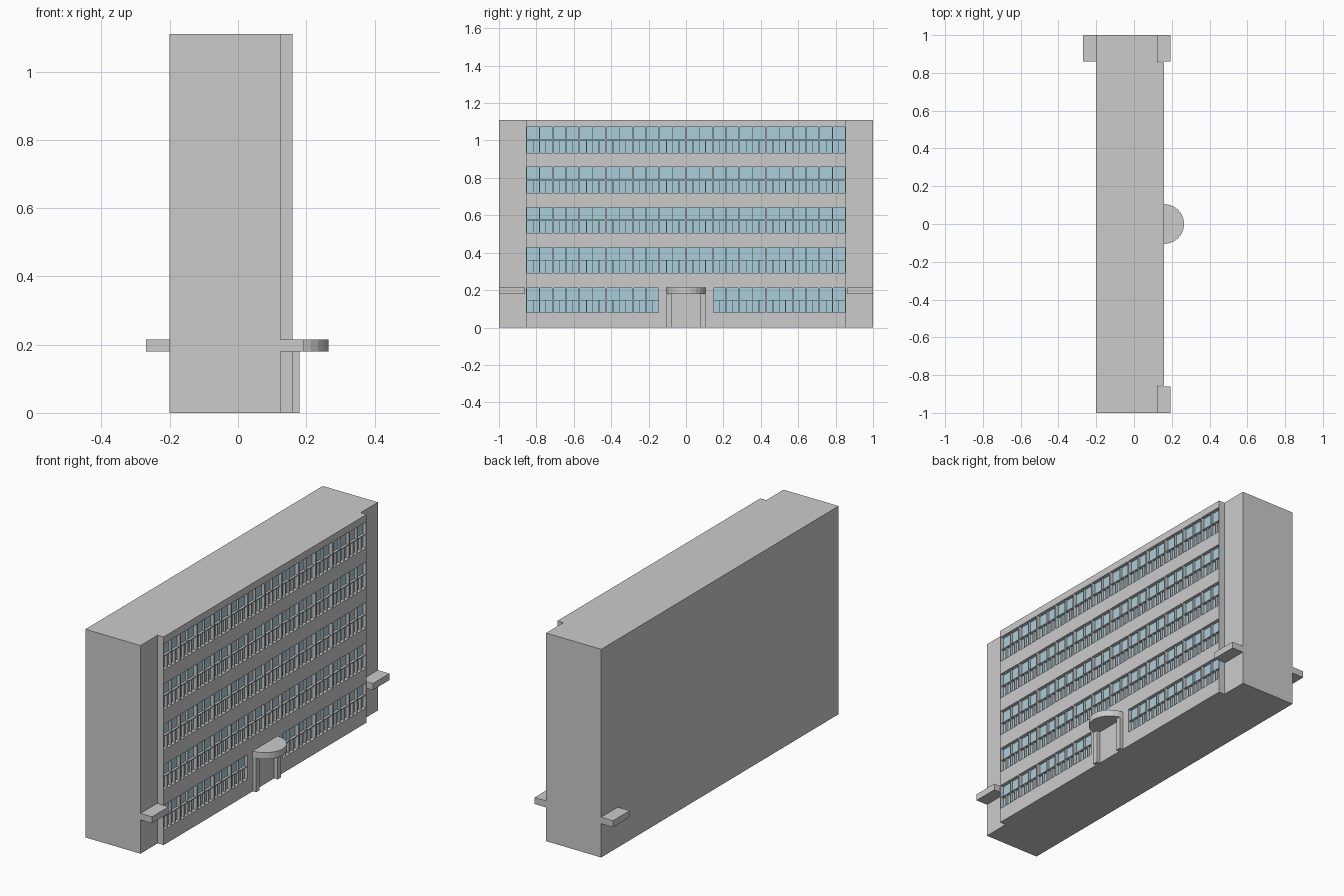
import bpy, bmesh, math

if "Cube" in bpy.data.objects:
    bpy.data.objects.remove(bpy.data.objects["Cube"])

FRONT, RECESS = 0.16, 0.02
GLASS_X = FRONT - RECESS


def finish(name, bm, mat=None):
    bmesh.ops.recalc_face_normals(bm, faces=bm.faces)
    me = bpy.data.meshes.new(name)
    bm.to_mesh(me)
    bm.free()
    ob = bpy.data.objects.new(name, me)
    bpy.context.collection.objects.link(ob)
    if mat:
        me.materials.append(mat)
    return ob


def add_box(bm, x0, x1, y0, y1, z0, z1):
    vs = bmesh.ops.create_cube(bm, size=1)["verts"]
    for v in vs:
        v.co = ((x0 + x1) / 2 + v.co.x * (x1 - x0),
                (y0 + y1) / 2 + v.co.y * (y1 - y0),
                (z0 + z1) / 2 + v.co.z * (z1 - z0))


def box(name, *dims):
    bm = bmesh.new()
    add_box(bm, *dims)
    return finish(name, bm)


def prism(name, outline, z0, z1):
    bm = bmesh.new()
    face = bm.faces.new([bm.verts.new((x, y, z0)) for x, y in outline])
    ext = bmesh.ops.extrude_face_region(bm, geom=[face])["geom"]
    for v in ext:
        if isinstance(v, bmesh.types.BMVert):
            v.co.z = z1
    return finish(name, bm)


glass = bpy.data.materials.new("glass")
glass.diffuse_color = (0.40, 0.62, 0.70, 1)
glass.use_nodes = True
glass.node_tree.nodes["Principled BSDF"].inputs["Base Color"].default_value = glass.diffuse_color

# Main block, with the end bays set back from the facade
E, S = 0.855, 0.125
building = prism("building_body", [
    (-0.2, -1), (S, -1), (S, -E), (FRONT, -E),
    (FRONT, E), (S, E), (S, 1), (-0.2, 1)], 0, 1.11)

# Window openings, panes and glazing bars
cut, panes, bars = bmesh.new(), bmesh.new(), bmesh.new()
floors = [(0.08, 0.212), (0.292, 0.427), (0.506, 0.643), (0.72, 0.858), (0.932, 1.072)]
PITCH, W, T = 0.1425, 0.134, 0.002
BAR_X = FRONT - 0.006
for f, (z0, z1) in enumerate(floors):
    zm = (z0 + z1) / 2
    for k in range(12):
        if f == 0 and k in (5, 6):
            continue  # entrance
        yc = (k - 5.5) * PITCH
        y0, y1 = yc - W / 2, yc + W / 2
        add_box(cut, GLASS_X, FRONT + 0.03, y0, y1, z0, z1)
        add_box(panes, GLASS_X - 0.005, GLASS_X + 0.001, y0, y1, z0, z1)
        add_box(bars, GLASS_X, BAR_X, y0, y1, zm - T, zm + T)
        add_box(bars, GLASS_X, BAR_X, yc - T, yc + T, z0, z1)
        for s in (-1, 1):
            yq = yc + s * W / 4
            add_box(bars, GLASS_X, BAR_X, yq - T, yq + T, z0, zm)
cutter = finish("window_cutter", cut)
cutter.hide_render = True
cutter.hide_set(True)
finish("window_panes", panes, glass)
finish("window_bars", bars)

mod = building.modifiers.new("openings", "BOOLEAN")
mod.operation = "DIFFERENCE"
mod.solver = "EXACT"
mod.object = cutter

# Rounded entrance canopy on two posts
R = 0.105
arc = [(FRONT + R * math.sin(i * math.pi / 12), -R * math.cos(i * math.pi / 12))
       for i in range(13)]
prism("entrance_canopy", arc, 0.18, 0.215)
for side, s in (("left", -1), ("right", 1)):
    a, b = sorted((s * 0.076, s * 0.104))
    box("entrance_post_" + side, FRONT - 0.005, 0.18, a, b, 0, 0.181)
    # Side door canopies over the set-back bays
    a, b = sorted((s * 0.86, s * 1.0))
    box("front_canopy_" + side, S - 0.002, 0.193, a, b, 0.18, 0.215)

# Single rear canopy
box("rear_canopy", -0.27, -0.198, 0.86, 1.0, 0.18, 0.215)
